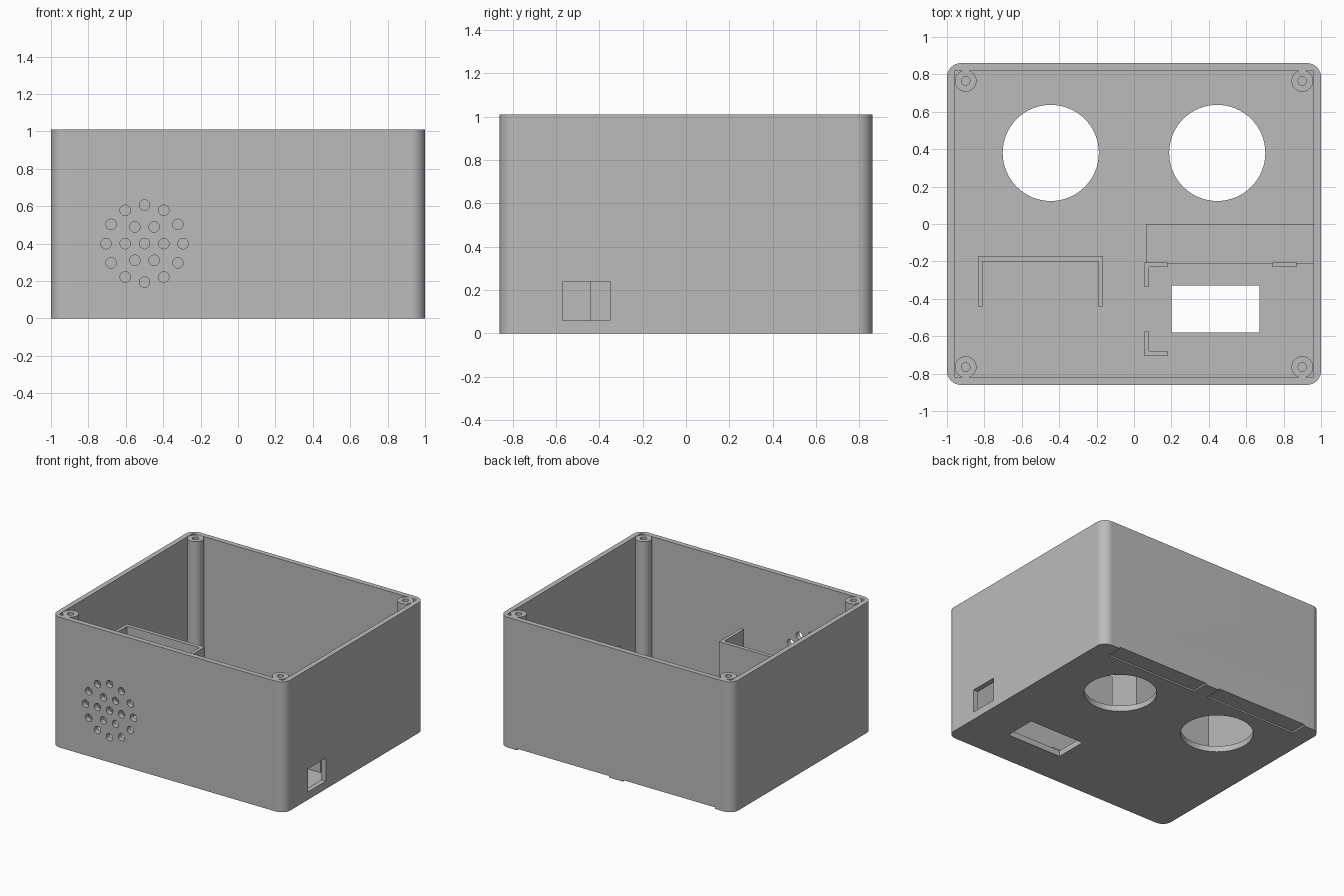
import bpy, bmesh, math
from mathutils import Matrix, Vector

cube = bpy.data.objects.get("Cube")
if cube:
    bpy.data.objects.remove(cube, do_unlink=True)

HX, HY, H = 1.0, 0.86, 1.01      # outer half sizes and height
WALL, FLOOR = 0.04, 0.045

grey = bpy.data.materials.new("plain grey")
grey.use_nodes = True
grey.diffuse_color = (0.5, 0.5, 0.5, 1)
grey.node_tree.nodes["Principled BSDF"].inputs["Base Color"].default_value = (0.5, 0.5, 0.5, 1)


def box(bm, x0, x1, y0, y1, z0, z1):
    size = Matrix.Diagonal((x1 - x0, y1 - y0, z1 - z0, 1))
    mid = Matrix.Translation(((x0 + x1) / 2, (y0 + y1) / 2, (z0 + z1) / 2))
    return bmesh.ops.create_cube(bm, size=1, matrix=mid @ size)["verts"]


def cylinder(bm, centre, radius, depth, axis="Z", sides=32):
    turn = Matrix.Rotation(math.pi / 2, 4, "X") if axis == "Y" else Matrix()
    bmesh.ops.create_cone(bm, cap_ends=True, segments=sides, radius1=radius, radius2=radius,
                          depth=depth, matrix=Matrix.Translation(centre) @ turn)


def prism(bm, points, z0, z1):
    face = bm.faces.new([bm.verts.new((x, y, z0)) for x, y in points])
    top = bmesh.ops.extrude_face_region(bm, geom=[face])["geom"]
    bmesh.ops.translate(bm, vec=(0, 0, z1 - z0),
                        verts=[v for v in top if isinstance(v, bmesh.types.BMVert)])


def make(name, bm):
    bmesh.ops.recalc_face_normals(bm, faces=bm.faces)
    mesh = bpy.data.meshes.new(name)
    bm.to_mesh(mesh)
    bm.free()
    mesh.materials.append(grey)
    obj = bpy.data.objects.new(name, mesh)
    bpy.context.collection.objects.link(obj)
    return obj


def activate(obj):
    bpy.ops.object.select_all(action="DESELECT")
    obj.select_set(True)
    bpy.context.view_layer.objects.active = obj


def cut(obj, bm):
    cutter = make("cutter", bm)
    cutter.hide_render = True
    mod = obj.modifiers.new("cut", "BOOLEAN")
    mod.operation, mod.solver, mod.object = "DIFFERENCE", "EXACT", cutter
    activate(obj)
    bpy.ops.object.modifier_apply(modifier=mod.name)
    bpy.data.objects.remove(cutter, do_unlink=True)


def smooth(obj):
    activate(obj)
    bpy.ops.object.shade_smooth_by_angle(angle=math.radians(30))
    obj.modifiers.new("even shading", "WEIGHTED_NORMAL").keep_sharp = True


# Case with rounded upright edges
bm = bmesh.new()
box(bm, -HX, HX, -HY, HY, 0, H)
upright = [e for e in bm.edges if abs(e.verts[0].co.z - e.verts[1].co.z) > 0.5]
bmesh.ops.bevel(bm, geom=upright, offset=0.075, segments=10, profile=0.5, affect="EDGES")
case = make("case", bm)

# Hollow inside
bm = bmesh.new()
box(bm, WALL - HX, HX - WALL, WALL - HY, HY - WALL, FLOOR, H + 0.1)
cut(case, bm)

# Openings in the floor and walls
bm = bmesh.new()
for side in (-1, 1):
    cylinder(bm, (side * 0.445, 0.38, 0), 0.257, 0.3, sides=64)
    box(bm, *sorted((side * 0.06, side * 0.85)), HY - 0.13, HY + 0.1, -0.1, 0.012)
box(bm, 0.2, 0.67, -0.58, -0.33, -0.1, 0.1)
box(bm, 0.9, 1.1, -0.57, -0.35, 0.06, 0.24)
for count, radius in ((1, 0), (6, 0.103), (12, 0.206)):
    for i in range(count):
        a = math.tau * i / count
        cylinder(bm, (-0.5 + radius * math.cos(a), -HY, 0.4 + radius * math.sin(a)),
                 0.028, 0.2, "Y", 24)
cut(case, bm)
smooth(case)

# Screw posts in the corners
for sx, x_name in ((1, "left"), (-1, "right")):
    for sy, y_name in ((-1, "front"), (1, "back")):
        x, y = sx * 0.9, sy * 0.765
        bm = bmesh.new()
        cylinder(bm, (x, y, (FLOOR + H) / 2 - 0.01), 0.058, H - FLOOR + 0.018)
        post = make(f"{y_name}_{x_name}_screw_post", bm)
        bm = bmesh.new()
        cylinder(bm, (x, y, H), 0.023, 0.6, sides=24)
        cut(post, bm)
        smooth(post)

# Tall three-sided holder behind the round grille
bm = bmesh.new()
prism(bm, [(-0.835, -0.44), (-0.835, -0.17), (-0.165, -0.17), (-0.165, -0.44),
           (-0.19, -0.44), (-0.19, -0.2), (-0.81, -0.2), (-0.81, -0.44)], FLOOR - 0.01, 0.72)
make("grille_holder", bm)

# Low raised strip on the floor
bm = bmesh.new()
box(bm, 0.065, HX - WALL + 0.01, -0.215, 0, FLOOR - 0.01, FLOOR + 0.03)
make("floor_strip", bm)

# Board guides: two mirrored corners and a stop
corner = [(0, 0), (0.125, 0), (0.125, 0.025), (0.025, 0.025), (0.025, 0.13), (0, 0.13)]
for name, y, flip in (("front", -0.705, 1), ("back", -0.205, -1)):
    bm = bmesh.new()
    prism(bm, [(0.055 + px, y + flip * py) for px, py in corner], FLOOR - 0.01, 0.13)
    make(f"{name}_board_guide", bm)
bm = bmesh.new()
box(bm, 0.74, 0.87, -0.23, -0.205, FLOOR - 0.01, 0.13)
make("board_stop", bm)
